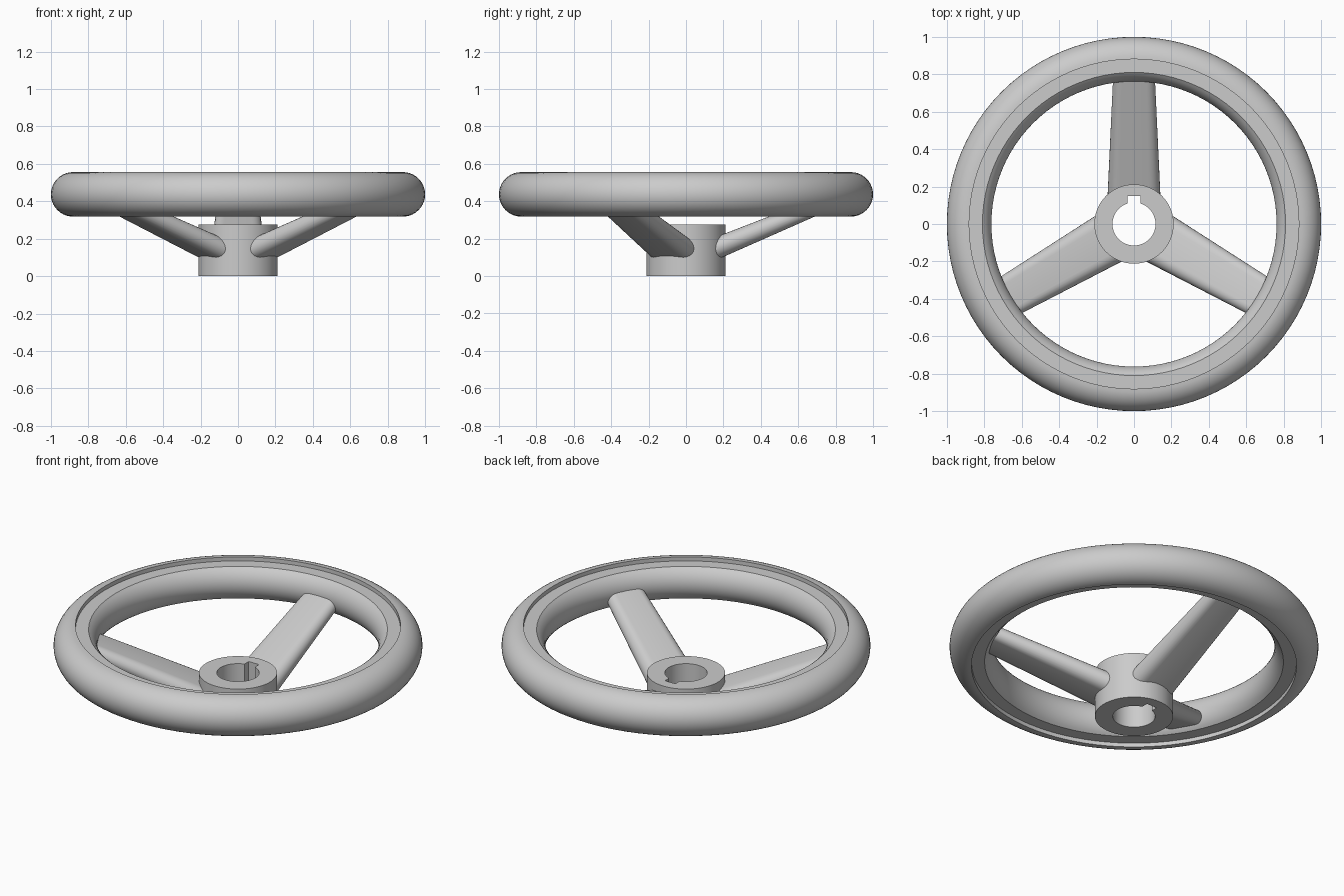
import bpy, bmesh
from math import sin, cos, tau, pi, asin, acos, hypot, radians

if "Cube" in bpy.data.objects:
    bpy.data.objects.remove(bpy.data.objects["Cube"])


def make_object(name, rings, closed):
    """Bridge equal-length vertex rings; close the ring stack or cap both ends."""
    bm = bmesh.new()
    loops = [[bm.verts.new(p) for p in ring] for ring in rings]
    n = len(loops[0])
    pairs = list(zip(loops, loops[1:]))
    if closed:
        pairs.append((loops[-1], loops[0]))
    for a, b in pairs:
        for i in range(n):
            j = (i + 1) % n
            bm.faces.new((a[i], a[j], b[j], b[i]))
    if not closed:
        bm.faces.new(loops[0])
        bm.faces.new(loops[-1])
    bmesh.ops.recalc_face_normals(bm, faces=bm.faces)
    mesh = bpy.data.meshes.new(name)
    bm.to_mesh(mesh)
    bm.free()
    ob = bpy.data.objects.new(name, mesh)
    bpy.context.collection.objects.link(ob)
    bpy.ops.object.select_all(action='DESELECT')
    ob.select_set(True)
    bpy.context.view_layer.objects.active = ob
    bpy.ops.object.shade_smooth_by_angle(angle=radians(30))
    return ob


# Rim: round section with a shallow flat cut into its inner half, above and below
R, r, ZC = 0.881, 0.119, 0.437
cut = acos(-0.071 / r)
outer = [-pi / 2 + pi * i / 20 for i in range(21)]
inner = [cut + (tau - 2 * cut) * i / 14 for i in range(15)]
flat = r * sin(cut)
profile = [(R + r * cos(a), ZC + r * sin(a)) for a in outer]
profile.append((R, ZC + flat))
profile += [(R + r * cos(a), ZC + r * sin(a)) for a in inner]
profile.append((R, ZC - flat))
SEG = 96
make_object("rim", [[(q * cos(tau * k / SEG), q * sin(tau * k / SEG), z)
                     for q, z in profile] for k in range(SEG)], True)

# Hub: cylinder with a keyed bore
HUB_R, HUB_H, BORE, KEY_X, KEY_Y = 0.212, 0.275, 0.115, 0.034, 0.15
start = asin(KEY_X / BORE)
bore = []
for i in range(57):
    a = pi / 2 + start + (tau - 2 * start) * i / 56
    bore.append((BORE * cos(a), BORE * sin(a)))
bore += [(KEY_X * t, KEY_Y) for t in (1, 0.5, 0, -0.5, -1)]
wall = [(HUB_R * x / hypot(x, y), HUB_R * y / hypot(x, y)) for x, y in bore]
make_object("hub", [[(x, y, z) for x, y in loop] for loop, z in
                    ((wall, 0), (wall, HUB_H), (bore, HUB_H), (bore, 0))], True)


# Spokes: tapering flat bars with round edges, rising from hub to rim
def spoke_section(y, z, half_w, half_h):
    pts = []
    for side in (0, 1):
        for i in range(13):
            a = -pi / 2 + pi * i / 12 + pi * side
            x = (half_w - half_h) * (1 - 2 * side) + half_h * cos(a)
            pts.append((x, y, z + half_h * sin(a)))
    return pts


for k in range(3):
    spoke = make_object(f"spoke_{k + 1}", [spoke_section(0.155, 0.145, 0.141, 0.062),
                                           spoke_section(0.86, 0.437, 0.108, 0.043)], False)
    spoke.rotation_euler.z = tau * k / 3
